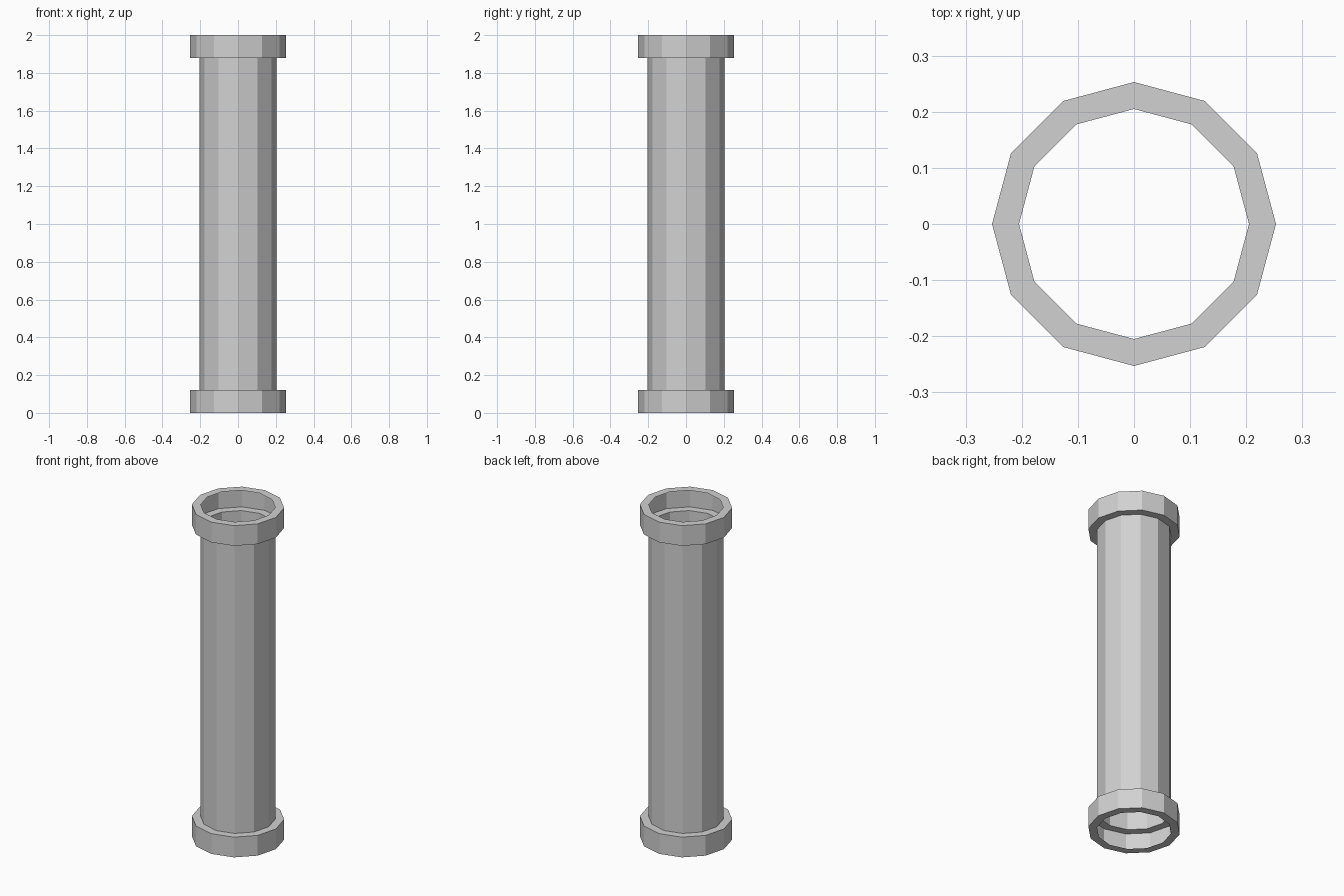
import bpy
import bmesh
from math import cos, sin, tau

cube = bpy.data.objects.get("Cube")
if cube:
    bpy.data.objects.remove(cube, do_unlink=True)

SIDES = 12
HEIGHT = 2.0
SHAFT_R = 0.205
COLLAR_R = 0.253
COLLAR_H = 0.122

# One plain grey for the whole pipe
grey = bpy.data.materials.new("light_grey")
grey.use_nodes = True
colour = (0.64, 0.64, 0.64, 1.0)
grey.diffuse_color = colour
grey.node_tree.nodes["Principled BSDF"].inputs["Base Color"].default_value = colour


def lathe(name, profile):
    """Turn an open (radius, height) profile, listed upwards, into a faceted shell."""
    bm = bmesh.new()
    rings = [[bm.verts.new((r * cos(tau * i / SIDES), r * sin(tau * i / SIDES), z))
              for i in range(SIDES)] for r, z in profile]
    for low, high in zip(rings, rings[1:]):
        for i in range(SIDES):
            j = (i + 1) % SIDES
            bm.faces.new((low[i], low[j], high[j], high[i]))
    mesh = bpy.data.meshes.new(name)
    bm.to_mesh(mesh)
    bm.free()
    mesh.materials.append(grey)
    obj = bpy.data.objects.new(name, mesh)
    bpy.context.collection.objects.link(obj)
    return obj


def collar(name, base):
    """Hollow flange, open on the inside so the bore widens within it."""
    top = base + COLLAR_H
    return lathe(name, [(SHAFT_R, base), (COLLAR_R, base),
                        (COLLAR_R, top), (SHAFT_R, top)])


# Thin open tube between the two end flanges
lathe("pipe_shaft", [(SHAFT_R, COLLAR_H), (SHAFT_R, HEIGHT - COLLAR_H)])
collar("bottom_collar", 0.0)
collar("top_collar", HEIGHT - COLLAR_H)
